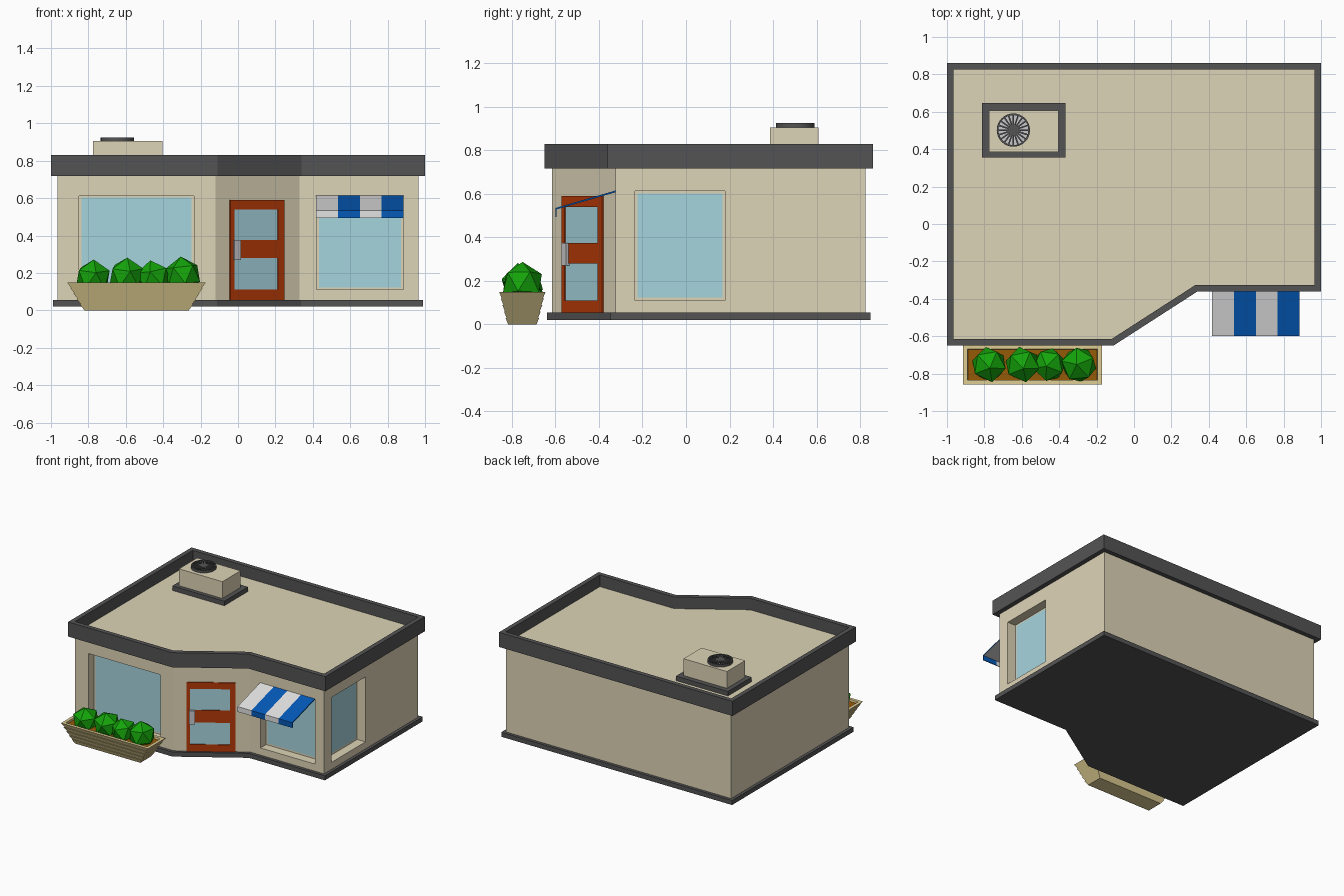
import bpy, math, random
from mathutils import Vector, Matrix

random.seed(4)
old = bpy.data.objects.get("Cube")
if old:
    bpy.data.objects.remove(old, do_unlink=True)


def material(name, r, g, b):
    m = bpy.data.materials.new(name)
    m.use_nodes = True
    m.diffuse_color = (r, g, b, 1)
    bsdf = next(n for n in m.node_tree.nodes if n.type == 'BSDF_PRINCIPLED')
    bsdf.inputs["Base Color"].default_value = (r, g, b, 1)
    return m


STUCCO = material("beige stucco", .73, .66, .475)
TRIM = material("dark grey trim", .088, .088, .088)
RED = material("rust red", .46, .04, .002)
GLASS = material("pale blue glass", .38, .66, .73)
BLUE = material("awning blue", .001, .1, .48)
WHITE = material("awning white", .76, .76, .76)
GREEN = material("leaf green", .007, .37, .003)
WOOD = material("planter wood", .74, .61, .29)
SOIL = material("brown soil", .3, .1, .002)
METAL = material("grey metal", .58, .58, .6)


def build(name, verts, faces, *mats):
    """Make an object from (vertex tuple, material number) faces."""
    me = bpy.data.meshes.new(name)
    me.from_pydata(verts, [], [f[0] for f in faces])
    for m in mats:
        me.materials.append(m)
    for poly, f in zip(me.polygons, faces):
        poly.material_index = f[1]
    ob = bpy.data.objects.new(name, me)
    bpy.context.collection.objects.link(ob)
    return ob


def loft(name, rings, *mats, cap_mat=0, closed=False):
    """Join equal rings of points; cap the ends, or close the loop."""
    n, k = len(rings[0]), len(rings)
    verts = [p for ring in rings for p in ring]
    faces = []
    for j in range(k if closed else k - 1):
        a, b = j * n, (j + 1) % k * n
        for i in range(n):
            i2 = (i + 1) % n
            faces.append(((a + i, a + i2, b + i2, b + i), 0))
    if not closed:
        faces.append((tuple(reversed(range(n))), 0))
        faces.append((tuple(range((k - 1) * n, k * n)), cap_mat))
    return build(name, verts, faces, *mats)


def at_z(outline, z):
    return [(p[0], p[1], z) for p in outline]


def rect(x0, x1, y0, y1):
    return [(x0, y0), (x1, y0), (x1, y1), (x0, y1)]


def box(name, x0, x1, y0, y1, z0, z1, mat):
    r = rect(x0, x1, y0, y1)
    return loft(name, [at_z(r, z0), at_z(r, z1)], mat)


def offset(outline, d):
    """Grow a counter-clockwise outline with mitred corners."""
    out = []
    for i, p in enumerate(outline):
        e1 = (p - outline[i - 1]).normalized()
        e2 = (outline[(i + 1) % len(outline)] - p).normalized()
        n1, n2 = Vector((e1.y, -e1.x)), Vector((e2.y, -e2.x))
        out.append(p + (n1 + n2) * d / (1 + n1.dot(n2)))
    return out


# Building footprint, counter-clockwise
plan = [Vector(p) for p in [(-.965, -.615), (-.12, -.615), (.33, -.325),
                            (.965, -.325), (.965, .825), (-.965, .825)]]
ROOF_Z, BASE_Z = .74, .03

# Walls with recessed, framed windows: edge number -> span along the wall
windows = {0: (.115, .73), 2: (.09, .555), 3: (.09, .505)}
verts, faces = [], []
for i, a in enumerate(plan):
    b = plan[(i + 1) % len(plan)]
    t = (b - a).normalized()
    inward = Vector((-t.y, t.x))

    def ring(u0, u1, z0, z1, depth):
        for u, z in ((u0, z0), (u1, z0), (u1, z1), (u0, z1)):
            p = a + t * u + inward * depth
            verts.append((p.x, p.y, z))

    s = len(verts)
    ring(0, (b - a).length, BASE_Z, ROOF_Z, 0)
    if i not in windows:
        faces.append(((s, s + 1, s + 2, s + 3), 0))
        continue
    u0, u1 = windows[i]
    ring(u0, u1, .11, .612, 0)
    ring(u0, u1, .11, .612, .07)
    ring(u0 + .013, u1 - .013, .123, .602, .07)
    for o in (s, s + 4, s + 8):
        for k in range(4):
            k2 = (k + 1) % 4
            faces.append(((o + k, o + k2, o + 4 + k2, o + 4 + k), 0))
    faces.append((tuple(range(s + 12, s + 16)), 1))
s = len(verts)
verts += at_z(plan, ROOF_Z)
faces.append((tuple(range(s, s + len(plan))), 0))
build("walls_and_roof", verts, faces, STUCCO, GLASS)

# Foundation strip and parapet
foot = offset(plan, .023)
loft("foundation", [at_z(foot, .02), at_z(foot, .055)], TRIM)
outer = offset(plan, .035)
loft("parapet", [at_z(outer, .717), at_z(outer, .83), at_z(plan, .83), at_z(plan, .717)],
     TRIM, closed=True)

# Door on the slanted wall
along = (plan[2] - plan[1]).normalized()
door_frame = (Matrix.Translation((plan[1].x, plan[1].y, 0))
              @ Matrix.Rotation(math.atan2(along.y, along.x), 4, 'Z'))


def door_part(name, u0, u1, z0, z1, depth, mat):
    ob = box(name, u0, u1, -depth, .01, z0, z1, mat)
    ob.matrix_world = door_frame


door_part("door_stile_left", .089, .115, .055, .59, .007, RED)
door_part("door_stile_right", .394, .434, .055, .59, .007, RED)
for label, z0, z1 in (("bottom", .055, .11), ("middle", .28, .375), ("top", .54, .59)):
    door_part("door_rail_" + label, .115, .394, z0, z1, .007, RED)
door_part("door_glass_lower", .115, .394, .11, .28, .002, GLASS)
door_part("door_glass_upper", .115, .394, .375, .54, .002, GLASS)
door_part("door_handle", .109, .15, .27, .375, .02, METAL)

# Striped awning with a plain underside
profile = [(-.325, .615), (-.6, .535), (-.6, .494), (-.594, .494), (-.594, .529), (-.325, .607)]
width = .117
for i in range(4):
    x = .417 + i * width
    stripe = loft(f"awning_stripe_{i + 1}",
                  [[(xx, y, z) for y, z in profile] for xx in (x, x + width)],
                  BLUE if i % 2 else WHITE, METAL)
    stripe.data.polygons[4].material_index = 1

# Slatted planter, flaring upwards, filled with soil
PX, PY, SLATS = -.5425, -.752, 5


def planter_ring(f, inset, z):
    hx, hy = .284 + .088 * f - inset, .07 + .037 * f - inset
    return at_z(rect(PX - hx, PX + hx, PY - hy, PY + hy), z)


rings = []
for i in range(SLATS):
    lo, hi = i / SLATS, (i + 1) / SLATS
    rings += [planter_ring(lo, .005, .15 * lo), planter_ring(hi, 0, .15 * hi)]
rings += [planter_ring(1, .024, .15), planter_ring(1, .026, .135)]
loft("planter", rings, WOOD, SOIL, cap_mat=1)

# Faceted bushes
for i, (x, z, r) in enumerate([(-.775, .175, .098), (-.595, .185, .099),
                               (-.452, .175, .094), (-.295, .188, .1)]):
    bpy.ops.mesh.primitive_ico_sphere_add(
        subdivisions=1, radius=r, location=(x, PY, z),
        rotation=(random.uniform(-.2, .2), random.uniform(-.2, .2), random.uniform(0, 6)))
    bush = bpy.context.object
    bush.name = f"bush_{i + 1}"
    bush.data.materials.append(GREEN)

# Rooftop cooling unit
box("cooler_base", -.812, -.367, .356, .647, ROOF_Z - .01, .775, TRIM)
box("cooler_box", -.776, -.404, .386, .608, .77, .905, STUCCO)
FX, FY, SPOKES = -.645, .502, 20


def circle(r, z, n=32):
    return [(FX + r * math.cos(i * math.tau / n), FY + r * math.sin(i * math.tau / n), z)
            for i in range(n)]


loft("fan_plate", [circle(.083, .9), circle(.083, .908)], METAL)
loft("fan_rim", [circle(.089, .9), circle(.089, .925), circle(.08, .925), circle(.08, .9)],
     TRIM, closed=True)
loft("fan_hub", [circle(.03, .905), circle(.03, .924)], TRIM)
for i in range(SPOKES):
    spoke = box(f"fan_spoke_{i + 1}", .02, .083, -.004, .004, .905, .922, TRIM)
    spoke.matrix_world = (Matrix.Translation((FX, FY, 0))
                          @ Matrix.Rotation(i * math.tau / SPOKES, 4, 'Z'))
for name in ("fan_rim", "fan_hub"):
    bpy.ops.object.select_all(action='DESELECT')
    ob = bpy.data.objects[name]
    ob.select_set(True)
    bpy.context.view_layer.objects.active = ob
    bpy.ops.object.shade_smooth_by_angle()
